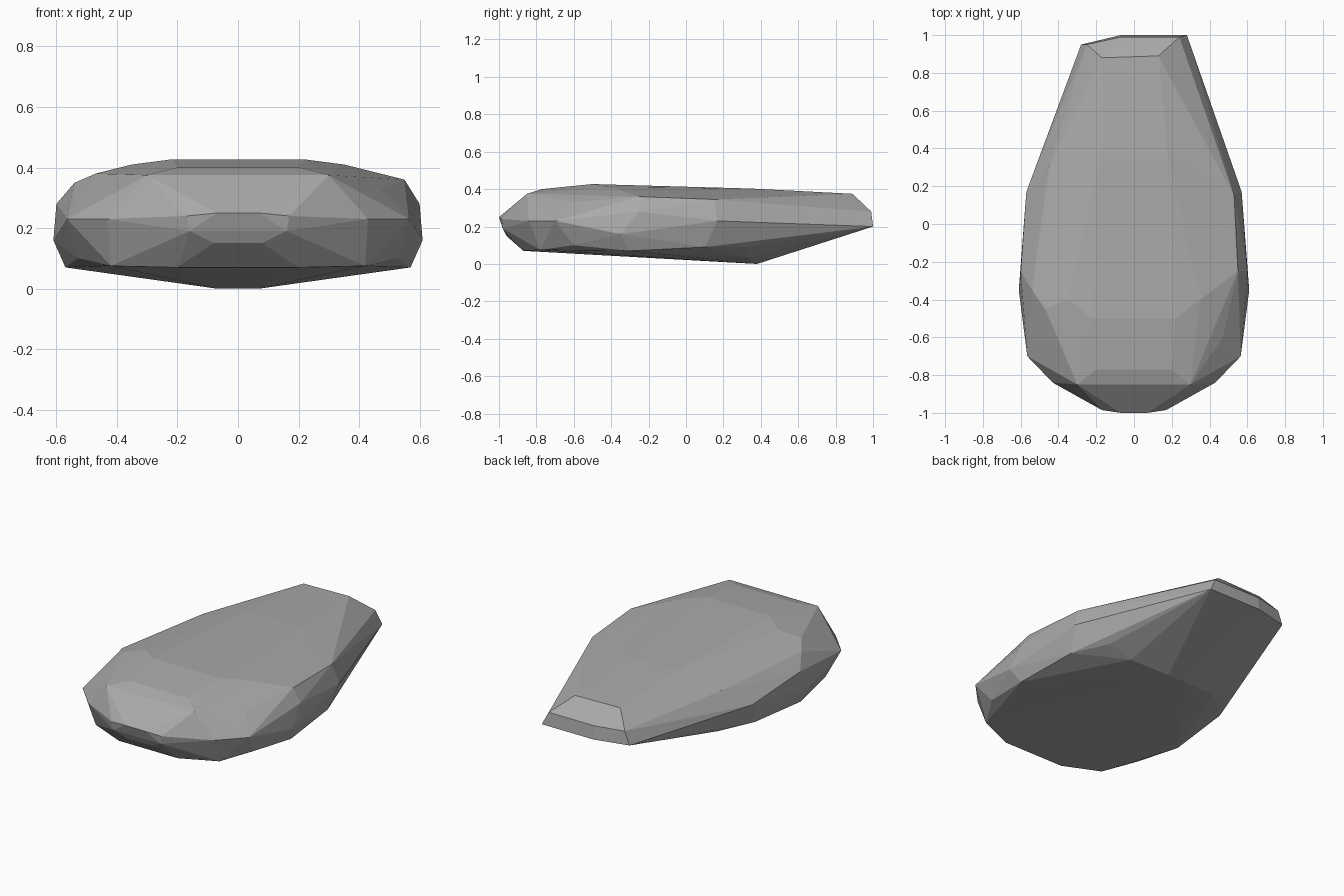
import bpy
import bmesh

cube = bpy.data.objects.get("Cube")
if cube:
    bpy.data.objects.remove(cube, do_unlink=True)


def flat_material(name, value):
    material = bpy.data.materials.new(name)
    material.use_nodes = True
    colour = (value, value, value, 1)
    material.diffuse_color = colour
    shader = material.node_tree.nodes["Principled BSDF"]
    shader.inputs["Base Color"].default_value = colour
    return material


def mirrored(points):
    """Return the points together with their copies across the centre plane."""
    return points + [(-x, y, z) for x, y, z in points]


# Blunt nose and the rounded shoulders behind it
nose = mirrored([
    (.17, -.985, .24), (.16, -.98, .19), (.07, -1, .25), (.08, -.96, .15),
    (.43, -.84, .23), (.3, -.85, .375), (.2, -.87, .07), (.42, -.78, .075),
])

# Flanks swelling to the widest section
flanks = mirrored([
    (.565, -.7, .23), (.61, -.35, .16), (.6, -.25, .28), (.57, -.3, .07),
    (.57, .17, .23), (.54, .1, .09), (.53, -.6, .1),
])

# Broad flattened crown, a little lower on one side
crown = mirrored([
    (.22, -.5, .427), (.35, -.4, .41), (.2, -.77, .4), (.18, .35, .403),
]) + [
    (.55, -.25, .36), (.53, .15, .345), (.47, -.6, .33),
    (-.54, -.35, .35), (-.47, -.45, .38), (-.45, .3, .335),
]

# Keel where the underside turns upwards
keel = mirrored([(.07, .38, 0), (.3, .33, .035), (.44, .32, .09)])

# Narrow chipped tail
tail = [
    (.28, 1, .2), (.24, .99, .28), (-.07, 1, .2), (-.07, .99, .28),
    (-.28, .95, .2), (-.25, .95, .28), (.13, .89, .375), (-.17, .88, .375),
]

# Wrap the control points into one faceted stone
bm = bmesh.new()
for point in nose + flanks + crown + keel + tail:
    bm.verts.new(point)
hull = bmesh.ops.convex_hull(bm, input=bm.verts[:])
unused = [v for v in hull["geom_interior"] + hull["geom_unused"]
          if isinstance(v, bmesh.types.BMVert)]
bmesh.ops.delete(bm, geom=list(set(unused)), context="VERTS")
bmesh.ops.recalc_face_normals(bm, faces=bm.faces[:])

mesh = bpy.data.meshes.new("stone")
bm.to_mesh(mesh)
bm.free()
mesh.materials.append(flat_material("stone grey", .4))
stone = bpy.data.objects.new("stone", mesh)
bpy.context.scene.collection.objects.link(stone)
